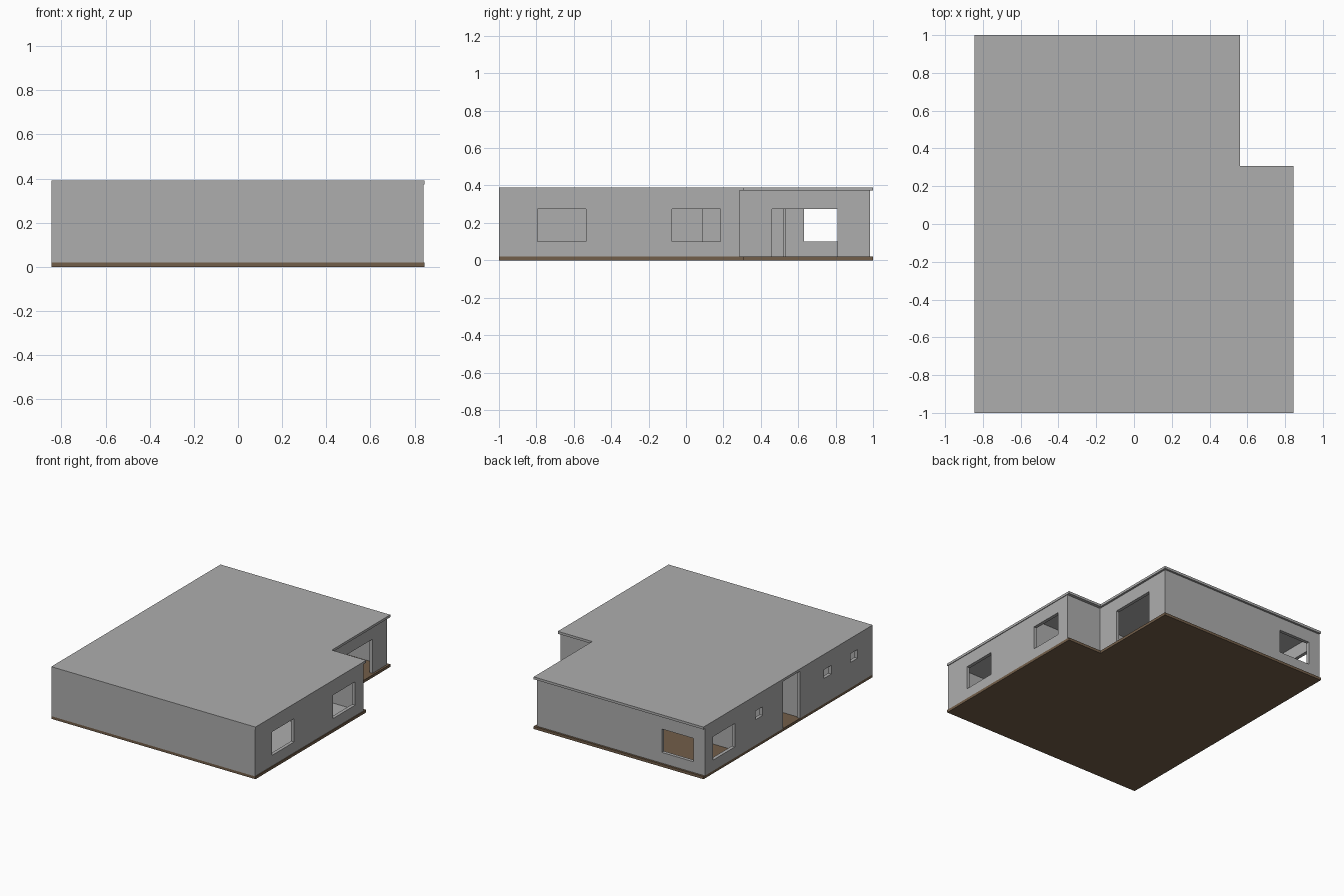
import bpy
import bmesh

if "Cube" in bpy.data.objects:
    bpy.data.objects.remove(bpy.data.objects["Cube"])


def material(name, rgb):
    m = bpy.data.materials.new(name)
    m.diffuse_color = (*rgb, 1)
    m.use_nodes = True
    m.node_tree.nodes["Principled BSDF"].inputs["Base Color"].default_value = m.diffuse_color
    return m


grey = material("concrete_grey", (0.42, 0.42, 0.42))
brown = material("floor_brown", (0.17, 0.112, 0.067))


def prism(name, outline, z0, z1, mat=None):
    """Extrude a flat outline from z0 up to z1."""
    bm = bmesh.new()
    face = bm.faces.new([bm.verts.new((x, y, z0)) for x, y in outline])
    top = bmesh.ops.extrude_face_region(bm, geom=[face])["geom"]
    verts = [v for v in top if isinstance(v, bmesh.types.BMVert)]
    bmesh.ops.translate(bm, verts=verts, vec=(0, 0, z1 - z0))
    bmesh.ops.recalc_face_normals(bm, faces=bm.faces)
    mesh = bpy.data.meshes.new(name)
    bm.to_mesh(mesh)
    bm.free()
    if mat:
        mesh.materials.append(mat)
    ob = bpy.data.objects.new(name, mesh)
    bpy.context.collection.objects.link(ob)
    return ob


def rect(x0, x1, y0, y1):
    return [(x0, y0), (x1, y0), (x1, y1), (x0, y1)]


def footprint(right, back, notch_x, notch_y):
    return [(-0.845, -1), (right, -1), (right, notch_y),
            (notch_x, notch_y), (notch_x, back), (-0.845, back)]


def carve(target, x0, x1, y0, y1, z0, z1):
    """Cut a box out of the target."""
    cutter = prism("cutter", rect(x0, x1, y0, y1), z0, z1, grey)
    cutter.hide_render = True
    mod = target.modifiers.new("cut", "BOOLEAN")
    mod.operation = "DIFFERENCE"
    mod.solver = "EXACT"
    mod.object = cutter
    bpy.context.view_layer.objects.active = target
    bpy.ops.object.modifier_apply(modifier=mod.name)
    bpy.data.objects.remove(cutter, do_unlink=True)


# Slabs below and above, overhanging the walls at the right and back
slab = footprint(0.845, 1.0, 0.56, 0.308)
prism("floor_slab", slab, 0, 0.02, brown)
prism("roof_slab", slab, 0.372, 0.39, grey)

# Walls start as a solid block, then rooms are carved out
walls = prism("walls", footprint(0.84, 0.985, 0.545, 0.285), 0.02, 0.372, grey)
rooms = [
    (-0.82, 0.52, 0.535, 0.96),      # back living room
    (-0.20, 0.52, 0.09, 0.52),       # entry hall
    (0.20, 0.52, 0.50, 0.56),        # gap between hall and living room
    (0.30, 0.815, -0.13, 0.26),      # right room
    (-0.82, -0.215, 0.09, 0.52),     # left room
    (-0.82, 0.285, -0.15, 0.075),    # corridor
    (-0.82, 0.085, -0.645, -0.165),  # middle left room
    (-0.82, 0.085, -0.975, -0.66),   # front left room
    (0.10, 0.815, -0.975, -0.145),   # front right room
]
for room in rooms:
    carve(walls, *room, 0, 0.5)

# Openings in the right side
for y in (-0.795, -0.075):
    carve(walls, 0.80, 0.9, y, y + 0.26, 0.10, 0.275)
carve(walls, 0.50, 0.6, 0.46, 0.81, 0, 0.275)

# Openings in the left side: large window, door, small windows
carve(walls, -0.9, -0.80, 0.63, 0.89, 0.10, 0.275)
carve(walls, -0.9, -0.80, -0.14, 0.06, 0, 0.5)
for y in (0.30, -0.51, -0.82):
    carve(walls, -0.9, -0.80, y, y + 0.085, 0.21, 0.275)

# Back window
carve(walls, -0.75, -0.49, 0.94, 1.05, 0.10, 0.275)

# Pale floor coverings in the right-hand rooms
prism("front_room_floor", rect(0.10, 0.815, -0.975, -0.145), 0.019, 0.024, grey)
prism("right_room_floor", rect(0.30, 0.815, -0.13, 0.26), 0.019, 0.024, grey)
